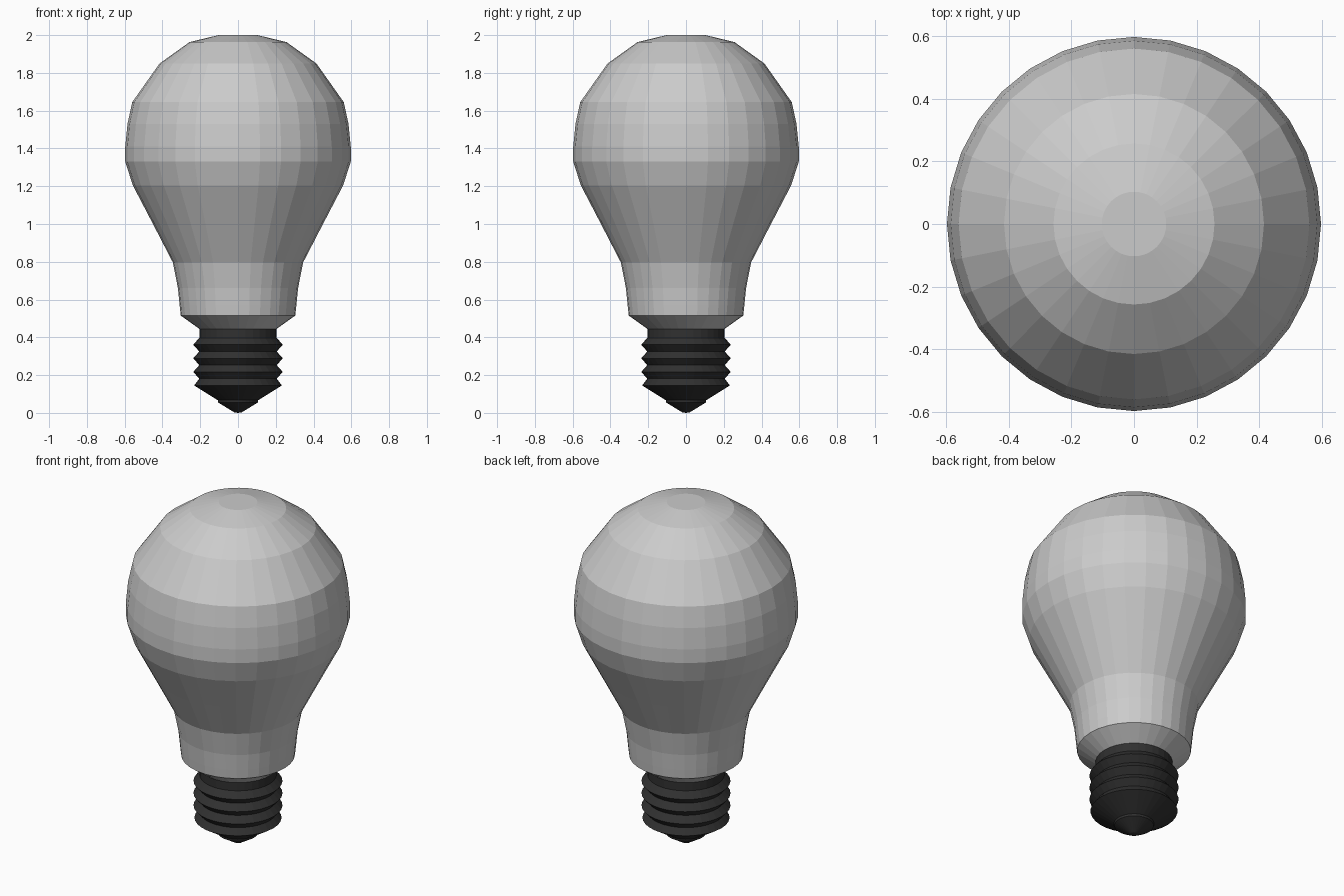
import bpy
import bmesh
from math import cos, sin, tau

if "Cube" in bpy.data.objects:
    bpy.data.objects.remove(bpy.data.objects["Cube"])

SIDES = 32


def lathe(name, profile, color=None):
    """Revolve (radius, height) points around z, capping or closing both ends."""
    bm = bmesh.new()
    rings = []
    for r, z in profile:
        n = SIDES if r > 0 else 1
        rings.append([bm.verts.new((r * cos(tau * i / SIDES), r * sin(tau * i / SIDES), z))
                      for i in range(n)])
    for a, b in zip(rings, rings[1:]):
        for i in range(SIDES):
            j = (i + 1) % SIDES
            if len(a) == 1:
                bm.faces.new((a[0], b[j], b[i]))
            else:
                bm.faces.new((a[i], a[j], b[j], b[i]))
    for ring in (rings[0], rings[-1]):
        if len(ring) > 1:
            bm.faces.new(ring)
    bmesh.ops.recalc_face_normals(bm, faces=bm.faces)
    mesh = bpy.data.meshes.new(name)
    bm.to_mesh(mesh)
    bm.free()
    obj = bpy.data.objects.new(name, mesh)
    bpy.context.collection.objects.link(obj)
    if color:
        mat = bpy.data.materials.new(name + "_material")
        mat.diffuse_color = color
        mat.use_nodes = True
        mat.node_tree.nodes["Principled BSDF"].inputs["Base Color"].default_value = mat.diffuse_color
        mesh.materials.append(mat)
    return obj


# Glass bulb with tapered collar
lathe("glass_bulb", [
    (0.205, 0.445), (0.303, 0.515), (0.309, 0.57), (0.318, 0.66), (0.345, 0.797),
    (0.450, 1.0), (0.557, 1.205), (0.597, 1.33), (0.597, 1.41), (0.585, 1.53),
    (0.560, 1.645), (0.415, 1.85), (0.257, 1.963), (0.103, 2.0),
])

# Screw base: contact tip, lower cone, then repeated thread ridges
base = [(0, 0), (0.02, 0.003), (0.105, 0.055), (0.107, 0.067)]
for k in range(4):
    z = 0.145 + 0.072 * k
    base += [(0.232 if k == 0 else 0.237, z), (0.205, z + 0.036)]
base.append((0.205, 0.445))
lathe("screw_base", base, (0.03, 0.03, 0.03, 1))
